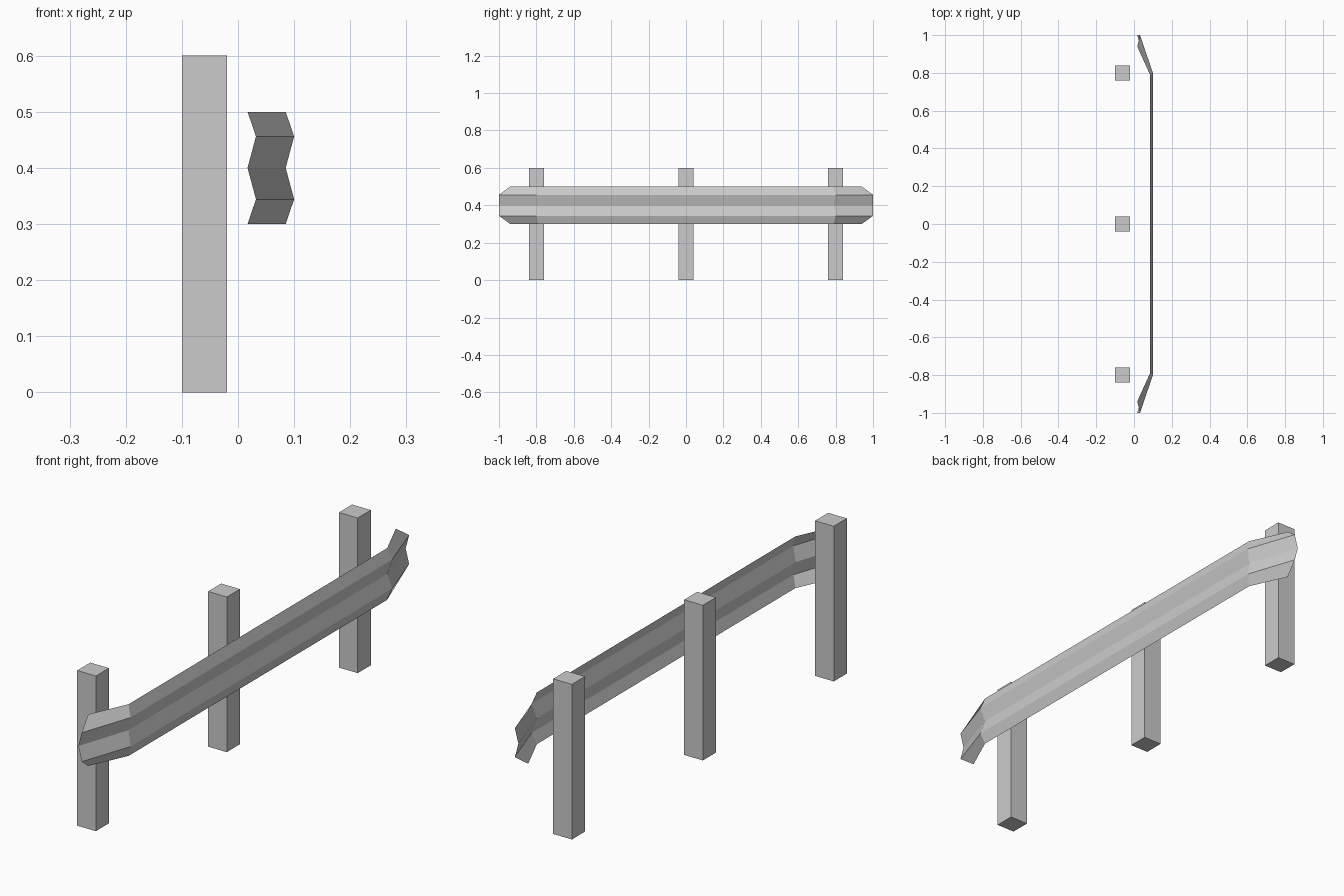
import bpy, bmesh

if "Cube" in bpy.data.objects:
    bpy.data.objects.remove(bpy.data.objects["Cube"])

# Square posts behind the rail
for i, y in enumerate((-0.8, 0.0, 0.8)):
    bpy.ops.mesh.primitive_cube_add(size=1, location=(-0.06, y, 0.3))
    post = bpy.context.object
    post.name = f"post_{i + 1}"
    post.scale = (0.08, 0.08, 0.6)

# W-shaped sheet profile: x, z, bend y, end y
profile = [
    (0.085, 0.300, 0.79, 0.94),
    (0.100, 0.344, 0.80, 1.00),
    (0.085, 0.400, 0.79, 1.00),
    (0.100, 0.456, 0.80, 1.00),
    (0.085, 0.500, 0.79, 0.94),
]
setback = 0.068  # ends flare back toward the posts

# Rail swept along y with bent, chamfered ends
bm = bmesh.new()
rows = []
for x, z, bend, end in profile:
    path = [(x - setback, -end), (x, -bend), (x, bend), (x - setback, end)]
    rows.append([bm.verts.new((px, py, z)) for px, py in path])
for low, high in zip(rows, rows[1:]):
    for j in range(3):
        bm.faces.new((low[j], low[j + 1], high[j + 1], high[j]))
mesh = bpy.data.meshes.new("guard_rail")
bm.to_mesh(mesh)
bm.free()
rail = bpy.data.objects.new("guard_rail", mesh)
bpy.context.collection.objects.link(rail)
